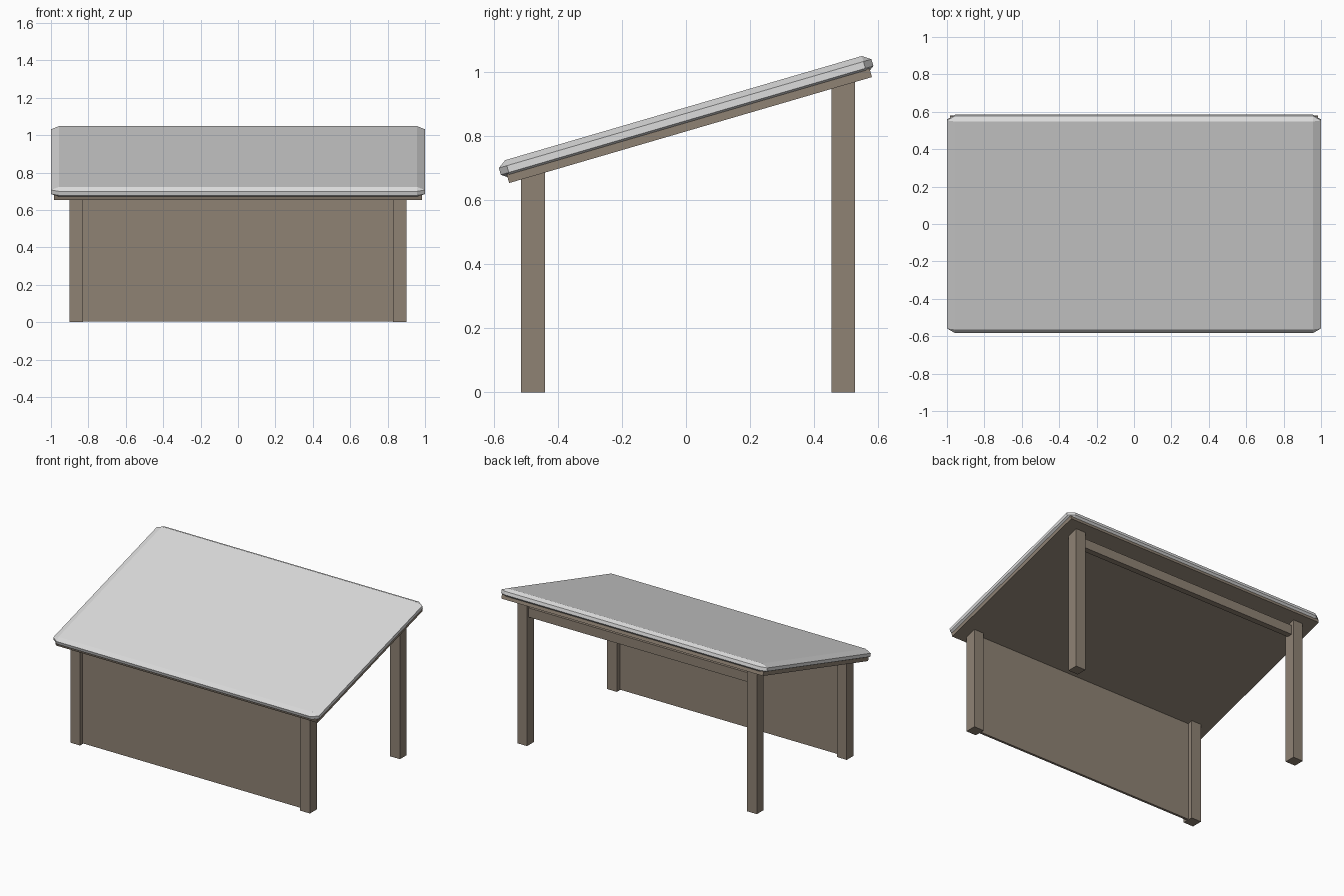
import bpy, bmesh, math
from mathutils import Vector

if "Cube" in bpy.data.objects:
    bpy.data.objects.remove(bpy.data.objects["Cube"])

PITCH = math.radians(16.28)   # roof slope, rising towards the back


def material(name, rgb):
    m = bpy.data.materials.new(name)
    m.diffuse_color = (*rgb, 1.0)
    m.use_nodes = True
    m.node_tree.nodes["Principled BSDF"].inputs["Base Color"].default_value = m.diffuse_color
    return m


ROOF = material("pale_grey_roofing", (0.72, 0.72, 0.72))
WOOD = material("weathered_wood", (0.275, 0.225, 0.175))


def box(name, lo, hi, mat, chamfer=None, pitch=0.0):
    """Box from lo to hi; chamfer gives an inset per axis on all edges."""
    bm = bmesh.new()
    bmesh.ops.create_cube(bm, size=2.0)
    if chamfer:
        bmesh.ops.bevel(bm, geom=bm.edges[:], offset=0.2, segments=1,
                        affect='EDGES', profile=0.5)
    lo, hi = Vector(lo), Vector(hi)
    centre, half = (lo + hi) / 2, (hi - lo) / 2
    for v in bm.verts:
        for i in range(3):
            h = half[i]
            if abs(v.co[i]) < 0.95:
                h -= chamfer[i]
            v.co[i] = centre[i] + math.copysign(h, v.co[i])
    bmesh.ops.recalc_face_normals(bm, faces=bm.faces[:])
    me = bpy.data.meshes.new(name)
    bm.to_mesh(me)
    bm.free()
    me.materials.append(mat)
    ob = bpy.data.objects.new(name, me)
    ob.rotation_euler.x = pitch
    bpy.context.collection.objects.link(ob)
    return ob


# sloping roof: chamfered covering over a wooden deck
box("roof_cover", (-1.0, -0.364, 0.795), (1.0, 0.846, 0.853), ROOF,
    chamfer=(0.043, 0.026, 0.018), pitch=PITCH)
box("roof_deck", (-0.985, -0.346, 0.781), (0.985, 0.832, 0.809), WOOD, pitch=PITCH)

# four posts
for side, s in (("left", -1), ("right", 1)):
    x0, x1 = sorted((s * 0.828, s * 0.902))
    box(f"front_post_{side}", (x0, -0.515, 0), (x1, -0.44, 0.69), WOOD)
    box(f"back_post_{side}", (x0, 0.453, 0), (x1, 0.526, 0.972), WOOD)

# closed front wall between the short posts
box("front_wall", (-0.835, -0.487, 0.004), (0.835, -0.471, 0.68), WOOD)

# rail between the tall posts
box("back_rail", (-0.835, 0.47, 0.872), (0.835, 0.51, 0.935), WOOD)
